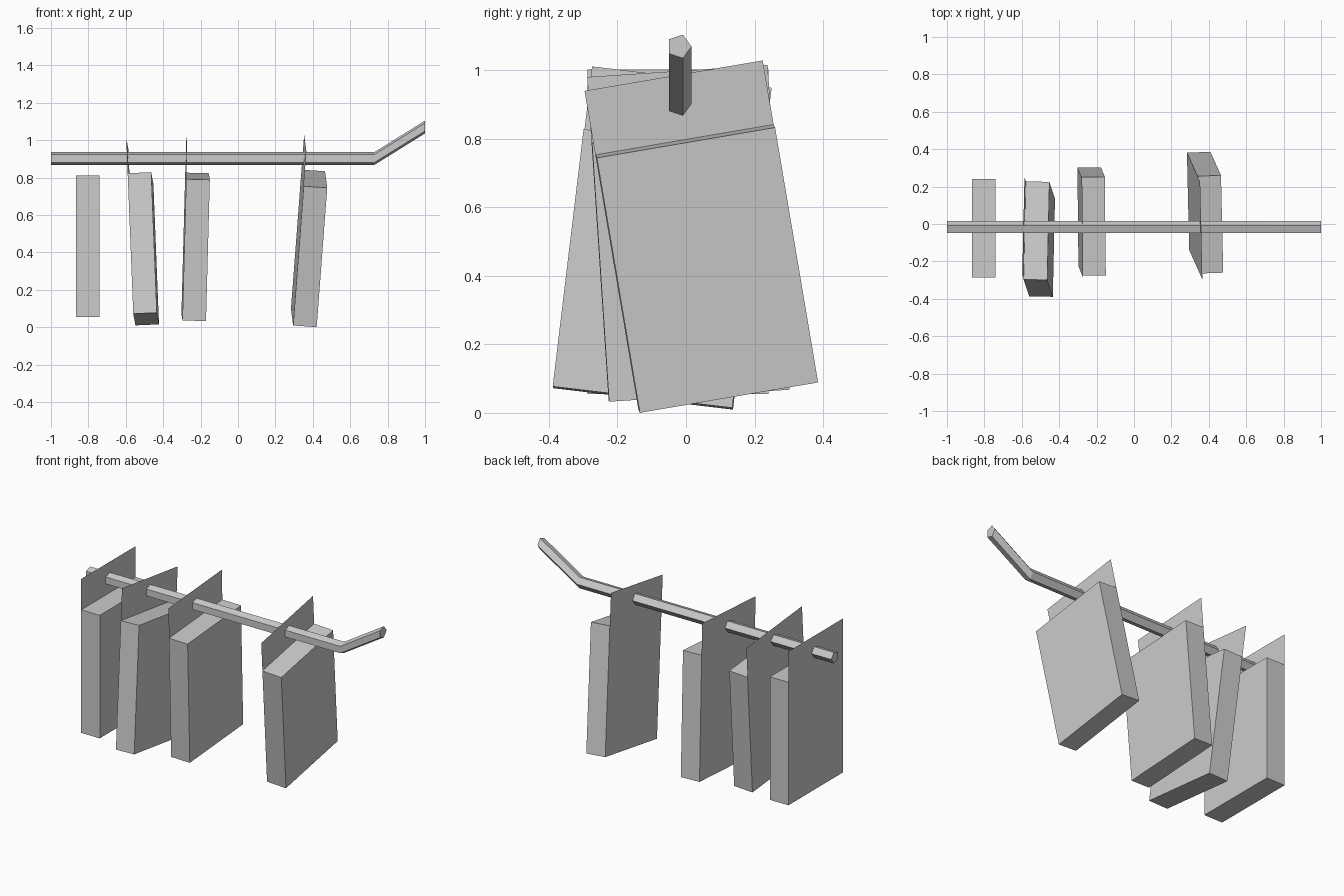
import bpy
import bmesh
from math import cos, sin, tau, radians

cube = bpy.data.objects.get("Cube")
if cube:
    bpy.data.objects.remove(cube, do_unlink=True)

grey = bpy.data.materials.new("plain grey")
grey.use_nodes = True
colour = (0.6, 0.6, 0.6, 1)
grey.diffuse_color = colour
grey.node_tree.nodes["Principled BSDF"].inputs["Base Color"].default_value = colour


def add_object(name, bm):
    mesh = bpy.data.meshes.new(name)
    bm.to_mesh(mesh)
    bm.free()
    mesh.materials.append(grey)
    obj = bpy.data.objects.new(name, mesh)
    bpy.context.collection.objects.link(obj)
    return obj


# Five-sided rail, bent upwards at one end
def make_rail():
    bm = bmesh.new()
    sides, radius = 5, 0.036
    rings = []
    for x, z in [(-1, 0.902), (0.73, 0.902), (1, 1.07)]:
        rings.append([bm.verts.new((x, -0.02 + radius * cos(tau * i / sides),
                                    z + radius * sin(tau * i / sides)))
                      for i in range(sides)])
    for a, b in zip(rings, rings[1:]):
        for i in range(sides):
            j = (i + 1) % sides
            bm.faces.new((a[i], a[j], b[j], b[i]))
    bm.faces.new(rings[0])
    bm.faces.new(rings[-1])
    bmesh.ops.recalc_face_normals(bm, faces=bm.faces)
    add_object("rail", bm)


# Hanging box whose side sheet continues up as a thin hang tab
def make_package(name, corner, tilt):
    width, depth, height, tab_top = 0.126, 0.528, 0.757, 0.947
    bm = bmesh.new()
    bmesh.ops.create_cube(bm, size=1)
    for v in bm.verts:
        v.co = ((v.co.x + 0.5) * width, (v.co.y + 0.5) * depth,
                (v.co.z + 0.5) * height)
    tab = [bm.verts.new((0, y, z)) for y, z in
           [(0, height), (0, tab_top), (depth, tab_top), (depth, height)]]
    bm.faces.new(tab)
    obj = add_object(name, bm)
    obj.location = corner
    obj.rotation_euler = [radians(a) for a in tilt]


make_rail()
make_package("hanging_box_1", (-0.866, -0.287, 0.055), (0, 0, 0))
make_package("hanging_box_2", (-0.56, -0.387, 0.072), (-6.8, -2.4, -1))
make_package("hanging_box_3", (-0.297, -0.226, 0.036), (3.8, 1.5, 0.7))
make_package("hanging_box_4", (0.295, -0.139, 0.009), (9.7, 4, 2))
